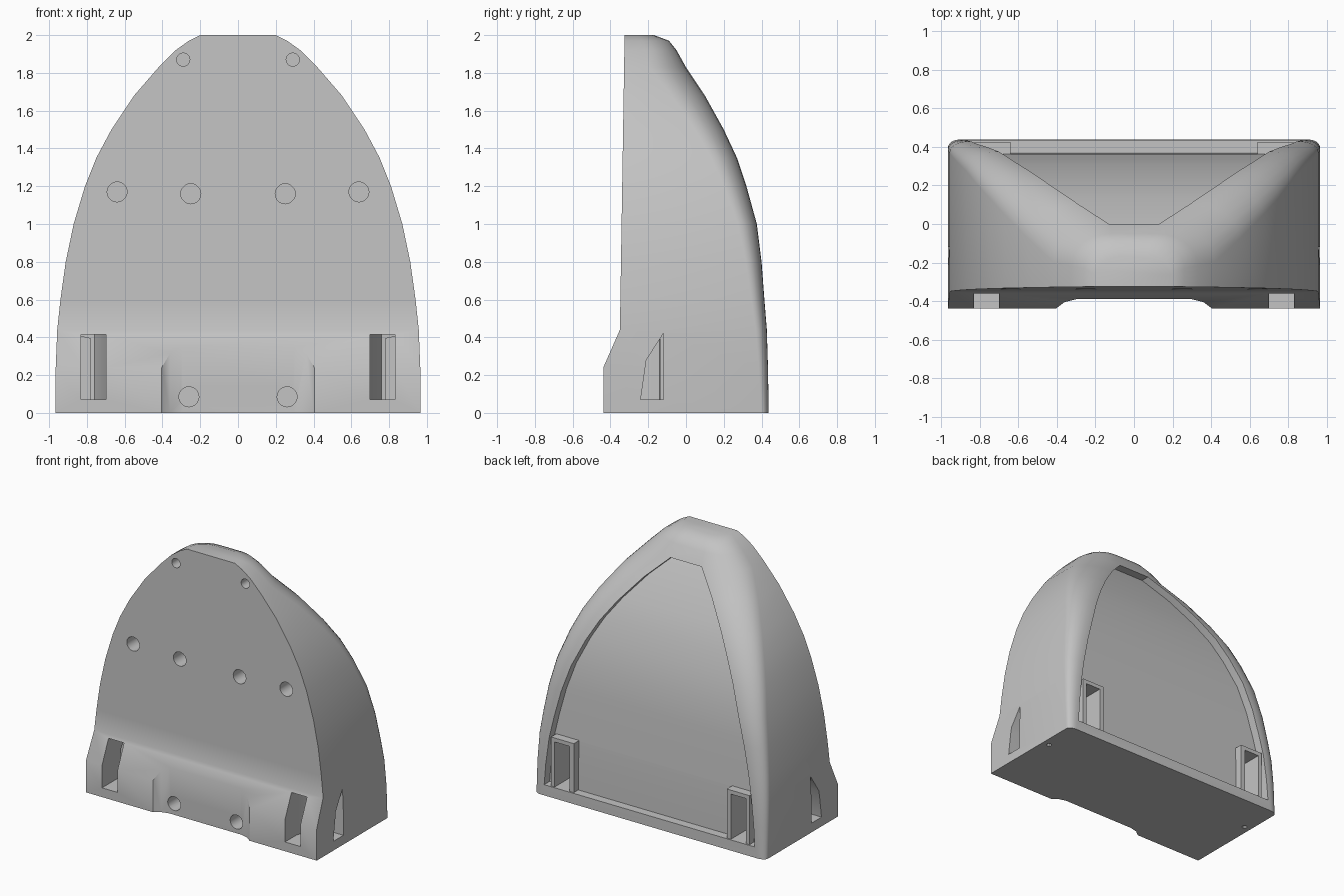
import bpy, bmesh, math

cube = bpy.data.objects.get("Cube")
if cube:
    bpy.data.objects.remove(cube, do_unlink=True)

grey = bpy.data.materials.new("plain_grey")
grey.use_nodes = True
colour = (0.55, 0.55, 0.55, 1)
grey.diffuse_color = colour
grey.node_tree.nodes["Principled BSDF"].inputs["Base Color"].default_value = colour

# Height, half width and back depth of the shell
PROFILE = [(0, .965, .438), (.24, .965, .434), (.44, .957, .428), (.6, .94, .415),
           (.8, .912, .4), (1, .87, .375), (1.2, .81, .32), (1.35, .75, .27),
           (1.5, .67, .2), (1.68, .55, .1), (1.83, .42, 0), (1.92, .33, -.05),
           (1.97, .26, -.09), (2, .2, -.17)]


def front_y(z):
    if z <= .24:
        return -.438
    if z <= .44:
        return -.438 + (z - .24) * .44
    return -.35 + (z - .44) * .016


def corner(z, w, back):
    """Width and depth of the rounded back corner, growing with height."""
    cx = min(.06 + .06 * z + .03 * z * z, w * .65)
    cy = min(.04 + .03 * z + .03 * z * z, (back - front_y(z)) * .6)
    return cx, cy


def loft(name, rings):
    """Closed solid through rings of equal length."""
    bm = bmesh.new()
    rows = [[bm.verts.new(p) for p in ring] for ring in rings]
    n = len(rows[0])
    for a, b in zip(rows, rows[1:]):
        for i in range(n):
            j = (i + 1) % n
            bm.faces.new((a[i], a[j], b[j], b[i]))
    bm.faces.new(rows[0])
    bm.faces.new(rows[-1])
    bmesh.ops.recalc_face_normals(bm, faces=bm.faces)
    mesh = bpy.data.meshes.new(name)
    bm.to_mesh(mesh)
    bm.free()
    mesh.materials.append(grey)
    obj = bpy.data.objects.new(name, mesh)
    bpy.context.collection.objects.link(obj)
    return obj


def prism(name, points, axis, lo, hi):
    """Extrude a flat outline along an axis."""
    def place(p, t):
        return {"x": (t, *p), "y": (p[0], t, p[1]), "z": (*p, t)}[axis]
    return loft(name, [[place(p, t) for p in points] for t in (lo, hi)])


def circle(x, y, r, sides=20):
    turn = math.tau / sides
    return [(x + r * math.cos(i * turn), y + r * math.sin(i * turn)) for i in range(sides)]


def rect(x0, x1, y0, y1):
    return [(x0, y0), (x1, y0), (x1, y1), (x0, y1)]


def combine(body, tool, operation="DIFFERENCE"):
    tool.hide_render = True
    mod = body.modifiers.new(tool.name, "BOOLEAN")
    mod.operation = operation
    mod.solver = "EXACT"
    mod.object = tool
    bpy.context.view_layer.objects.active = body
    bpy.ops.object.modifier_apply(modifier=mod.name)
    bpy.data.objects.remove(tool, do_unlink=True)


# Arched shell with a flat front and rounded back corners
rings = []
for z, w, back in PROFILE:
    cx, cy = corner(z, w, back)
    half = [(w, front_y(z), z)]
    for k in range(7):
        a = k / 6 * math.pi / 2
        half.append((w - cx + cx * math.cos(a), back - cy + cy * math.sin(a), z))
    rings.append(half + [(-x, y, h) for x, y, h in reversed(half)])
shell = loft("shell", rings)

# Recessed back panel following the curve of the shell
rings = []
for z, w, back in [(.08, .965, .437)] + PROFILE[1:11]:
    half_w = w - corner(z, w, back)[0] - .02
    inner, outer = back - .065, back + .3
    rings.append([(-half_w, inner, z), (half_w, inner, z),
                  (half_w, outer, z), (-half_w, outer, z)])
combine(shell, loft("back_recess", rings))

# Shallow notch in the lower front
notch = [(-.45, -.47), (-.4, -.435), (-.36, -.405), (-.3, -.39)]
notch += [(-x, y) for x, y in reversed(notch)]
combine(shell, prism("front_notch", notch, "z", -.1, .5))

for s in (-1, 1):
    # Framed pocket in each lower back corner
    frame = rect(s * .64, s * .83, .06, .45)
    combine(shell, prism("pocket_frame", frame, "y", .3, .426), "UNION")
    pocket = rect(s * .675, s * .8, .08, .42)
    combine(shell, prism("back_pocket", pocket, "y", .1, .7))

    # Strap slot running from the front round to the side
    slot = [(.7, -.6), (.7, -.3), (.76, -.14), (.83, -.13), (.83, -.6)]
    slot = [(s * x, y) for x, y in slot]
    combine(shell, prism("front_slot", slot, "z", .07, .415))
    side = [(-.24, .07), (-.21, .28), (-.12, .42), (-.12, .07)]
    combine(shell, prism("side_slot", side, "x", s * .78, s * 1.2))

    # Screw holes in the front and small holes underneath
    for x, z, r in ((.25, 1.16, .053), (.64, 1.17, .053), (.26, .085, .053), (.29, 1.87, .035)):
        combine(shell, prism("front_hole", circle(s * x, z, r), "y", -.6, -.2))
    combine(shell, prism("base_hole", circle(s * .91, .14, .018, 10), "z", -.1, .06))

# Smooth the curved surfaces and keep cut edges sharp
bpy.ops.object.select_all(action="DESELECT")
shell.select_set(True)
bpy.context.view_layer.objects.active = shell
bpy.ops.object.shade_smooth_by_angle(angle=math.radians(30))
